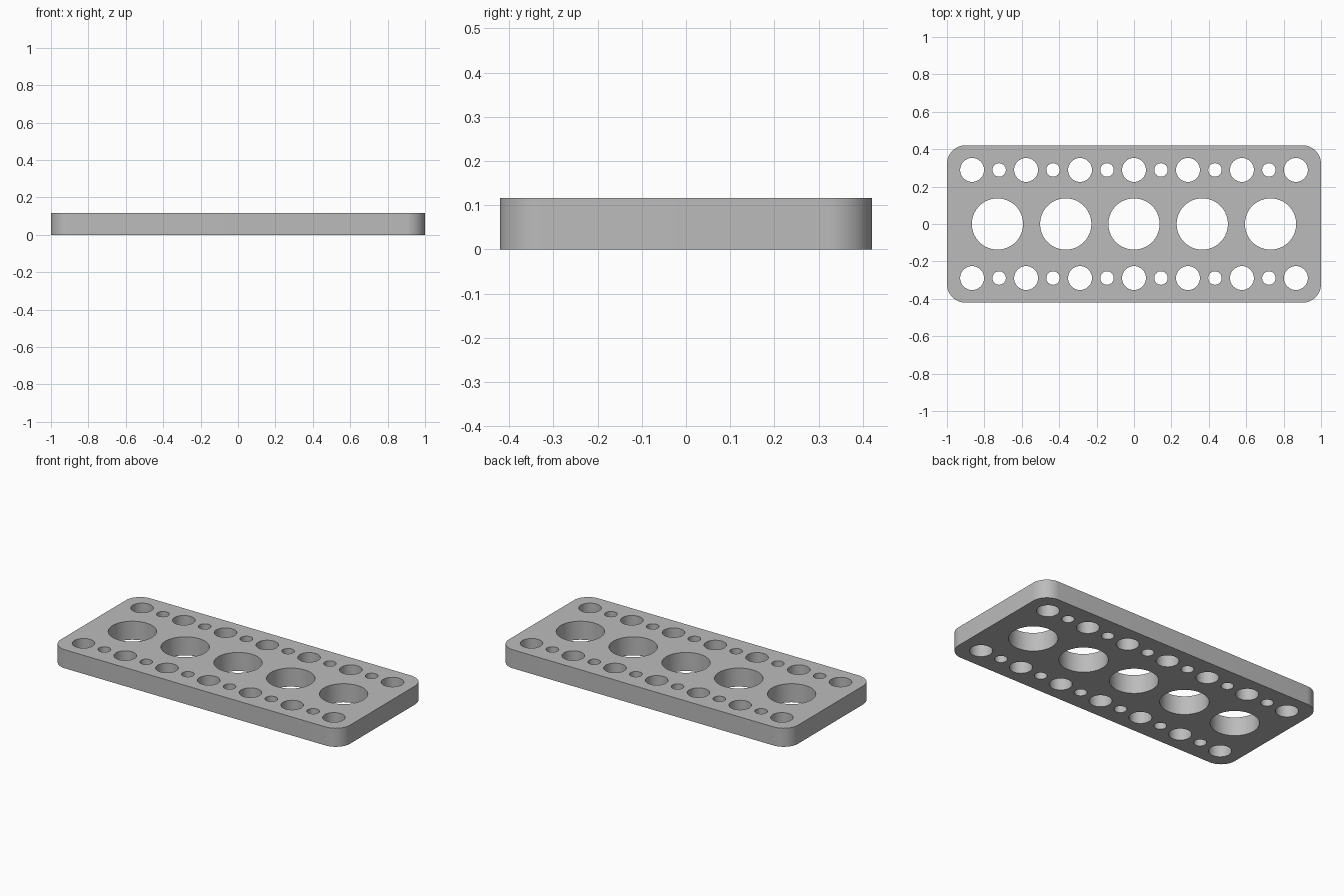
import bpy
import bmesh
from math import sin, cos, pi, radians

cube = bpy.data.objects.get("Cube")
if cube:
    bpy.data.objects.remove(cube, do_unlink=True)

HALF_X, HALF_Y, THICK, CORNER = 1.0, 0.421, 0.116, 0.1
PITCH, ROW_Y = 0.2885, 0.289
BIG_PITCH = 0.365


def circle(cx, cy, r, sides):
    return [(cx + r * cos(2 * pi * i / sides), cy + r * sin(2 * pi * i / sides))
            for i in range(sides)]


def rounded_rectangle(hx, hy, r, steps=16):
    points = []
    for q, (sx, sy) in enumerate([(1, 1), (-1, 1), (-1, -1), (1, -1)]):
        for i in range(steps + 1):
            a = (q + i / steps) * pi / 2
            points.append((sx * (hx - r) + r * cos(a), sy * (hy - r) + r * sin(a)))
    return points


# Outline and holes
loops = [rounded_rectangle(HALF_X, HALF_Y, CORNER)]
loops += [circle(i * BIG_PITCH, 0, 0.137, 64) for i in range(-2, 3)]
for y in (-ROW_Y, ROW_Y):
    loops += [circle(i * PITCH, y, 0.064, 48) for i in range(-3, 4)]
    loops += [circle((i + 0.5) * PITCH, y, 0.036, 32) for i in range(-3, 3)]

# Fill the flat profile, then extrude it to a plate
bm = bmesh.new()
edges = []
for loop in loops:
    verts = [bm.verts.new((x, y, 0)) for x, y in loop]
    edges += [bm.edges.new((verts[i - 1], verts[i])) for i in range(len(verts))]
bmesh.ops.triangle_fill(bm, edges=edges, use_beauty=True, normal=(0, 0, 1))
extruded = bmesh.ops.extrude_face_region(bm, geom=bm.faces[:], use_keep_orig=True)
top = [g for g in extruded["geom"] if isinstance(g, bmesh.types.BMVert)]
bmesh.ops.translate(bm, verts=top, vec=(0, 0, THICK))
bmesh.ops.recalc_face_normals(bm, faces=bm.faces[:])
mesh = bpy.data.meshes.new("perforated_plate")
bm.to_mesh(mesh)
bm.free()

plate = bpy.data.objects.new("perforated_plate", mesh)
bpy.context.collection.objects.link(plate)

# Plain grey material
grey = bpy.data.materials.new("plain grey")
grey.use_nodes = True
colour = (0.5, 0.5, 0.5, 1)
grey.diffuse_color = colour
grey.node_tree.nodes["Principled BSDF"].inputs["Base Color"].default_value = colour
mesh.materials.append(grey)

# Smooth hole walls and corners, sharp rims
bpy.ops.object.select_all(action="DESELECT")
plate.select_set(True)
bpy.context.view_layer.objects.active = plate
bpy.ops.object.shade_smooth_by_angle(angle=radians(30))
